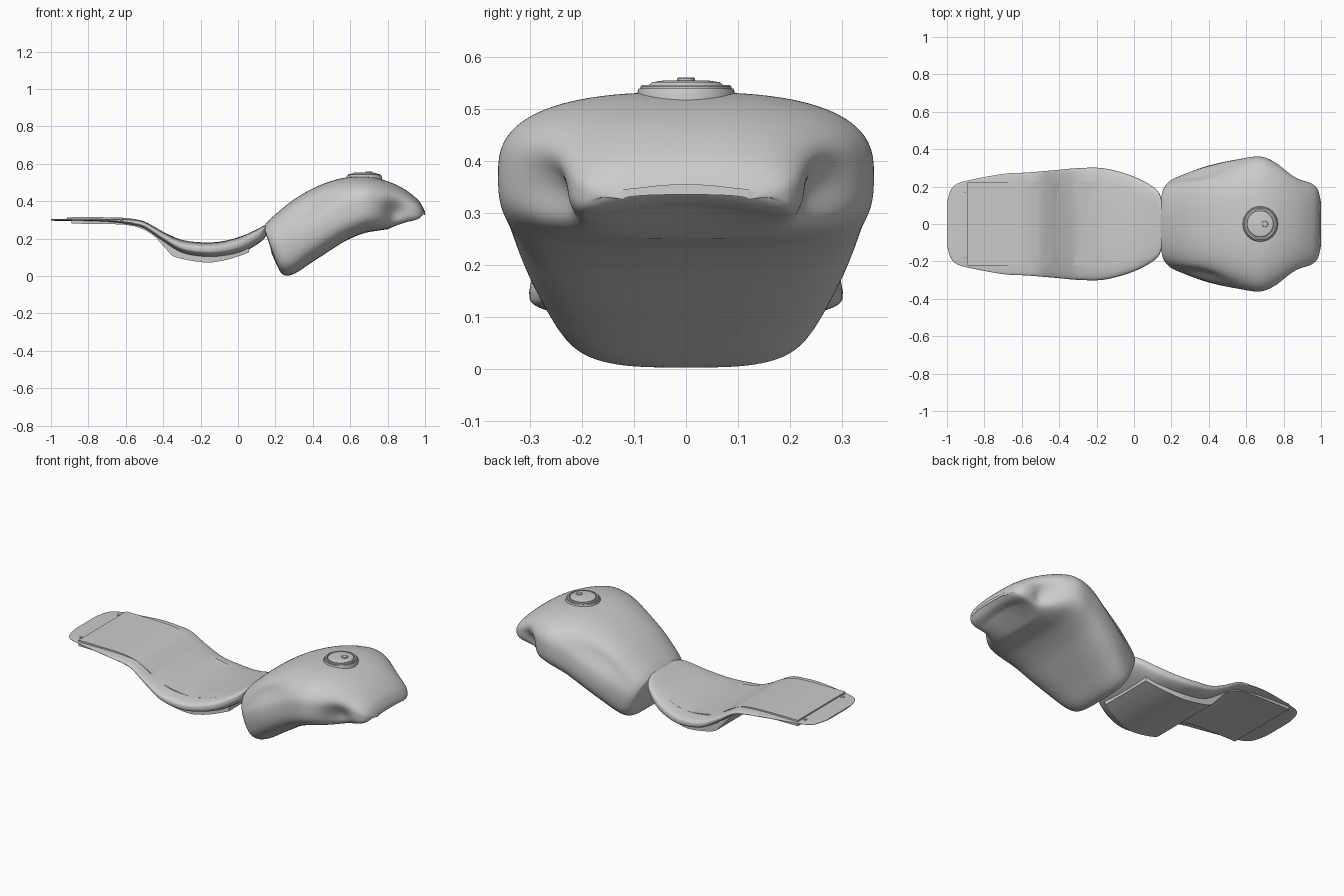
import bpy, bmesh, math
from math import sin, cos, pi, exp

cube = bpy.data.objects.get("Cube")
if cube:
    bpy.data.objects.remove(cube)

grey = bpy.data.materials.new("light_grey")
grey.use_nodes = True
grey.diffuse_color = (0.6, 0.6, 0.6, 1)
grey.node_tree.nodes["Principled BSDF"].inputs["Base Color"].default_value = grey.diffuse_color


def finish(name, bm, angle=40):
    bmesh.ops.recalc_face_normals(bm, faces=bm.faces)
    mesh = bpy.data.meshes.new(name)
    bm.to_mesh(mesh)
    bm.free()
    mesh.materials.append(grey)
    obj = bpy.data.objects.new(name, mesh)
    bpy.context.collection.objects.link(obj)
    bpy.ops.object.select_all(action='DESELECT')
    obj.select_set(True)
    bpy.context.view_layer.objects.active = obj
    bpy.ops.object.shade_smooth_by_angle(angle=math.radians(angle))
    return obj


def bridge(bm, rings):
    for a, b in zip(rings, rings[1:]):
        for i in range(len(a)):
            j = (i + 1) % len(a)
            bm.faces.new((a[i], a[j], b[j], b[i]))
    bm.faces.new(rings[0])
    bm.faces.new(rings[-1])


def refine(rows, steps):
    """Smooth spline through the rows."""
    out = []
    for i in range(len(rows) - 1):
        quad = [rows[max(0, min(len(rows) - 1, i + k))] for k in (-1, 0, 1, 2)]
        for s in range(steps):
            t = s / steps
            out.append([b + t / 2 * (c - a + t * (2*a - 5*b + 4*c - d + t * (3*(b - c) + d - a)))
                        for a, b, c, d in zip(*quad)])
    return out + [rows[-1]]


def rounded(top, bottom, count=64):
    """Unit cross-section with different roundness above and below."""
    pts = []
    for i in range(count):
        a = 2 * pi * (i + 0.5) / count
        n = 2 / (top if sin(a) > 0 else bottom)
        pts.append((math.copysign(abs(cos(a)) ** n, cos(a)),
                    math.copysign(abs(sin(a)) ** n, sin(a))))
    return pts


def loft(name, rows, section, steps=6, warp=None, angle=40):
    """Rows hold top x, top z, bottom x, bottom z, half width."""
    bm = bmesh.new()
    rings = []
    for tx, tz, bx, bz, w in refine(rows, steps):
        ring = []
        for u, v in section:
            f = (1 + v) / 2
            p = (bx + (tx - bx) * f, u * w, bz + (tz - bz) * f)
            ring.append(bm.verts.new(warp(*p, v) if warp else p))
        rings.append(ring)
    bridge(bm, rings)
    return finish(name, bm, angle)


def upright(rows):
    return [(x, top, x, bottom, w) for x, top, bottom, w in rows]


def lathe(name, profile, x, y=0, count=48):
    bm = bmesh.new()
    rings = [[bm.verts.new((x + r * cos(2*pi*i/count), y + r * sin(2*pi*i/count), z))
              for i in range(count)] for r, z in profile]
    bridge(bm, rings)
    return finish(name, bm, 30)


def bump(value, centre, width):
    return exp(-((value - centre) / width) ** 2)


# Fuel tank: knee dents, fork recesses and a tunnel under the nose
def shape_tank(x, y, z, v):
    knee = 0.13 * bump(x, 0.36, 0.15) * bump(v, 0.5, 0.3)
    fork = 0.2 * bump(x, 0.84, 0.06) * bump(z, 0.33, 0.07)
    y *= 1 - knee - fork
    if v < 0 and x > 0.8:
        z += 0.04 * min(1, (x - 0.8) / 0.12) * max(0, 1 - (y / 0.2) ** 2) * min(1, -2 * v)
    return x, y, z


loft("fuel_tank", [
    (0.17, 0.17, 0.18, 0.12, 0.08),
    (0.14, 0.25, 0.225, 0.025, 0.195),
    (0.147, 0.278, 0.26, 0.003, 0.235),
    (0.2, 0.33, 0.31, 0.017, 0.262),
    (0.3, 0.41, 0.39, 0.07, 0.298),
    (0.42, 0.478, 0.47, 0.122, 0.325),
    (0.55, 0.522, 0.57, 0.185, 0.347),
    (0.67, 0.532, 0.67, 0.228, 0.361),
    (0.75, 0.522, 0.75, 0.243, 0.335),
    (0.83, 0.495, 0.83, 0.255, 0.29),
    (0.9, 0.458, 0.9, 0.268, 0.245),
    (0.96, 0.41, 0.955, 0.28, 0.212),
    (0.988, 0.37, 0.98, 0.295, 0.18),
    (1.0, 0.335, 0.998, 0.315, 0.12),
], rounded(2.6, 3.4, 96), 8, shape_tank, 50)

# Filler cap: collar, ring, dome and lock
lathe("cap_collar", [(0.094, 0.5), (0.094, 0.53), (0.091, 0.539), (0.077, 0.539), (0.077, 0.5)], 0.675)
lathe("cap_ring", [(0.087, 0.53), (0.087, 0.543), (0.084, 0.546), (0.076, 0.546), (0.076, 0.53)], 0.675)
lathe("cap_dome", [(0.071, 0.52), (0.071, 0.546), (0.065, 0.551), (0.045, 0.554), (0.01, 0.555)], 0.675)
lathe("cap_lock", [(0.017, 0.55), (0.017, 0.558), (0.015, 0.56)], 0.7, 0, 24)

# Seat cushion with its thin tail plate
loft("seat_cushion", upright([
    (-1.0, 0.305, 0.297, 0.11),
    (-0.985, 0.306, 0.296, 0.17),
    (-0.955, 0.306, 0.295, 0.21),
    (-0.88, 0.307, 0.294, 0.235),
    (-0.7, 0.308, 0.288, 0.268),
    (-0.58, 0.305, 0.272, 0.275),
    (-0.5, 0.292, 0.25, 0.281),
    (-0.4, 0.237, 0.18, 0.29),
    (-0.3, 0.194, 0.118, 0.299),
    (-0.18, 0.18, 0.096, 0.3),
    (-0.08, 0.187, 0.1, 0.28),
    (0.02, 0.214, 0.123, 0.245),
    (0.1, 0.25, 0.168, 0.2),
    (0.135, 0.268, 0.195, 0.165),
    (0.15, 0.274, 0.215, 0.12),
]), rounded(3.6, 2.6), 6)

# Seat pad and base pan: one sharp-edged strip through the cushion
loft("seat_pad", upright([
    (-0.89, 0.315, 0.28, 0.223),
    (-0.75, 0.315, 0.279, 0.223),
    (-0.6, 0.311, 0.274, 0.223),
    (-0.52, 0.297, 0.255, 0.223),
    (-0.45, 0.266, 0.215, 0.223),
    (-0.38, 0.222, 0.14, 0.223),
    (-0.33, 0.2, 0.1, 0.223),
    (-0.18, 0.176, 0.073, 0.222),
    (-0.08, 0.183, 0.083, 0.208),
    (0.0, 0.202, 0.105, 0.188),
    (0.06, 0.22, 0.127, 0.17),
]), [(-1, -1), (1, -1), (1, 1), (-1, 1)], 5)

# Small fastener studs on the tail plate
for side in (-1, 1):
    lathe("tail_stud", [(0.01, 0.3), (0.01, 0.311), (0.007, 0.313)], -0.905, side * 0.175, 16)
